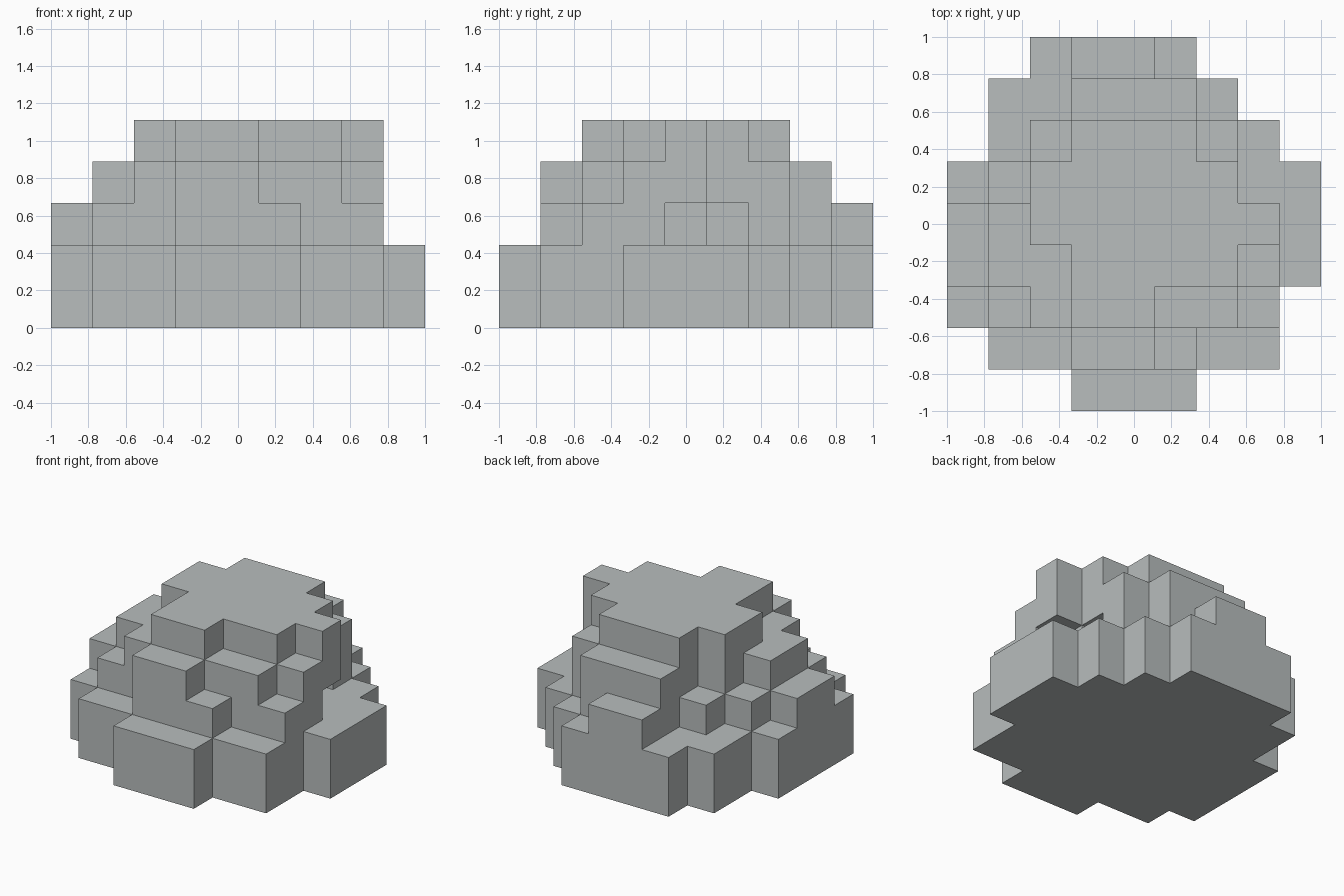
import bpy
import bmesh
from mathutils import Vector

# Remove the default cube
cube = bpy.data.objects.get("Cube")
if cube:
    bpy.data.objects.remove(cube, do_unlink=True)

GRID = 9
CELL = 2 / GRID

# Each layer is (first row, spans): one first-last column pair per row, front to back
BASE = (0, "35 17 07 08 08 08 17 16 25")
LAYERS = [
    BASE,
    BASE,
    (1, "35 17 07 06 15 26 35 34"),   # undercut on the left side
    (1, "34 26 17 17 26 36 35"),
    (2, "34 36 27 26 35"),
]

# Filled block cells of the boulder
cells = set()
for z, (first_row, spans) in enumerate(LAYERS):
    for y, (a, b) in enumerate(spans.split(), first_row):
        cells.update((x, y, z) for x in range(int(a), int(b) + 1))


def add_face(bm, cell, axis, side):
    """Add the square on one side of a block."""
    u, v = (axis + 1) % 3, (axis + 2) % 3
    corners = []
    for du, dv in ((0, 0), (1, 0), (1, 1), (0, 1)):
        p = Vector(cell)
        p[axis] += side
        p[u] += du
        p[v] += dv
        corners.append(bm.verts.new((p.x * CELL - 1, p.y * CELL - 1, p.z * CELL)))
    bm.faces.new(corners if side else corners[::-1])


# Skin: only the sides that face open air
bm = bmesh.new()
for cell in sorted(cells):
    for axis in range(3):
        for side in (0, 1):
            neighbour = list(cell)
            neighbour[axis] += 1 if side else -1
            if tuple(neighbour) not in cells:
                add_face(bm, cell, axis, side)
bmesh.ops.remove_doubles(bm, verts=bm.verts[:], dist=CELL / 100)

mesh = bpy.data.meshes.new("boulder")
bm.to_mesh(mesh)
bm.free()
boulder = bpy.data.objects.new("boulder", mesh)
bpy.context.collection.objects.link(boulder)

# Stone colour
stone = bpy.data.materials.new("stone_grey")
stone.use_nodes = True
colour = (0.48, 0.51, 0.51, 1)
stone.diffuse_color = colour
stone.node_tree.nodes["Principled BSDF"].inputs["Base Color"].default_value = colour
mesh.materials.append(stone)
